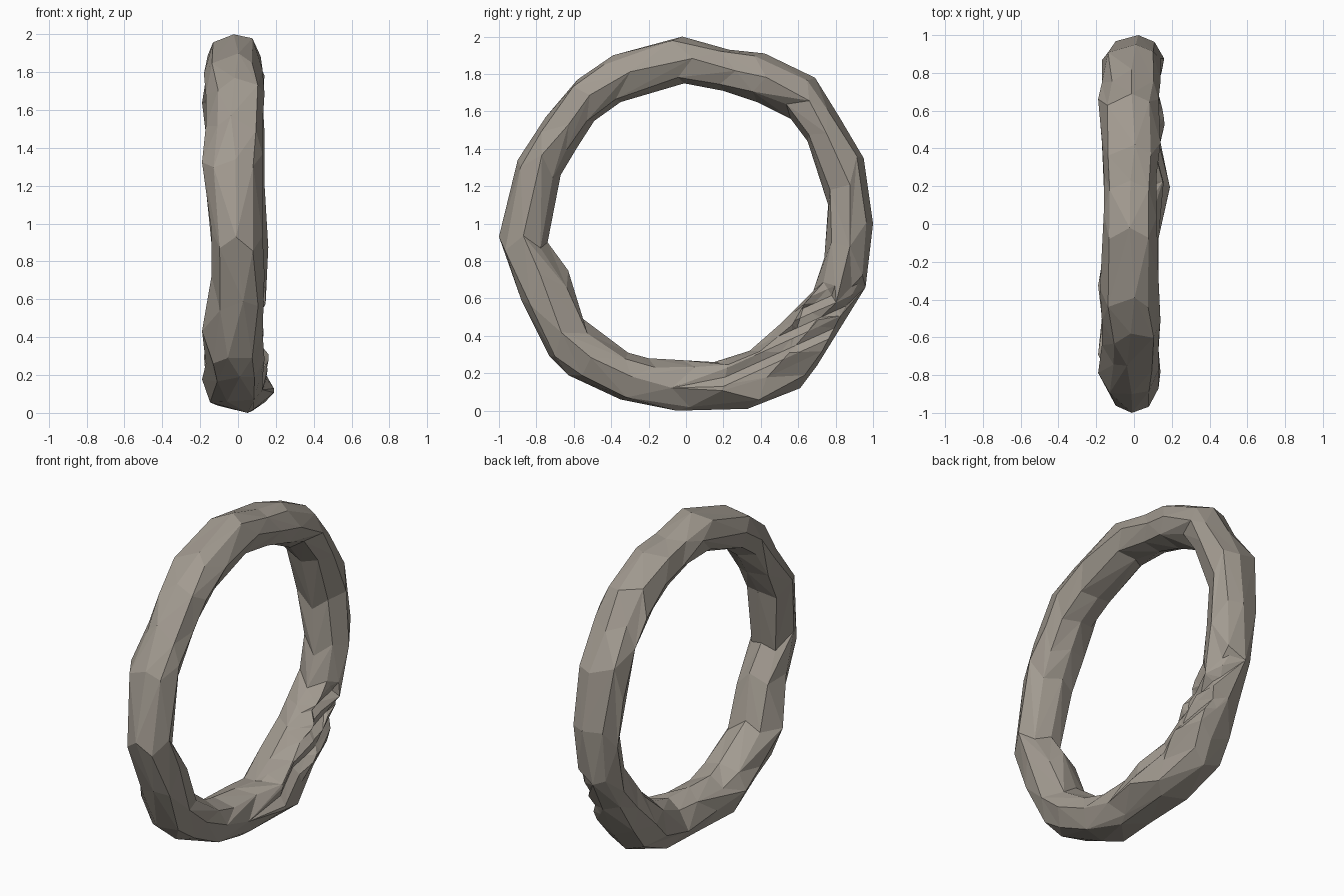
import bpy, bmesh, math, random
from mathutils import Vector

if "Cube" in bpy.data.objects:
    bpy.data.objects.remove(bpy.data.objects["Cube"])

random.seed(11)

# Stations round the ring: outer (y, z), inner (y, z), left x, right x
STATIONS = [
    (-0.02, 2.00, -0.01, 1.75, -0.16, 0.12),
    (-0.39, 1.90, -0.35, 1.65, -0.18, 0.13),
    (-0.58, 1.77, -0.49, 1.55, -0.17, 0.14),
    (-0.75, 1.57, -0.58, 1.41, -0.17, 0.13),
    (-0.90, 1.34, -0.67, 1.26, -0.19, 0.13),
    (-1.00, 0.93, -0.74, 0.90, -0.14, 0.13),
    (-0.88, 0.59, -0.63, 0.75, -0.14, 0.14),
    (-0.73, 0.29, -0.55, 0.49, -0.19, 0.13),
    (-0.63, 0.19, -0.31, 0.31, -0.17, 0.14),
    (-0.35, 0.06, -0.20, 0.28, -0.19, 0.13),
    (-0.05, 0.00, -0.02, 0.27, -0.15, 0.13),
    (0.33, 0.01, 0.15, 0.26, -0.16, 0.19),
    (0.61, 0.12, 0.34, 0.32, -0.17, 0.14),
    (0.70, 0.24, 0.50, 0.46, -0.18, 0.16),
    (0.83, 0.45, 0.60, 0.56, -0.15, 0.13),
    (0.96, 0.66, 0.68, 0.64, -0.13, 0.14),
    (1.00, 1.00, 0.74, 0.82, -0.14, 0.16),
    (0.95, 1.35, 0.76, 1.10, -0.17, 0.14),
    (0.82, 1.57, 0.65, 1.44, -0.17, 0.14),
    (0.69, 1.78, 0.56, 1.56, -0.19, 0.13),
    (0.42, 1.91, 0.38, 1.65, -0.17, 0.14),
    (0.23, 1.93, 0.20, 1.71, -0.16, 0.12),
]
# Section: (fraction from outer to inner edge, fraction of side width)
SECTION = [(0, 0), (0.12, 0.70), (0.48, 1), (0.87, 0.72),
           (1, 0), (0.87, -0.72), (0.48, -1), (0.12, -0.70)]


def section_row(bm, i):
    yo, zo, yi, zi, xl, xr = STATIONS[i]
    outer, inner = Vector((0, yo, zo)), Vector((0, yi, zi))
    along = Vector((0, zo - 1, 1 - yo)).normalized()
    along = Vector((0, 1 - zo, yo)).normalized()
    row = []
    for j, (f, w) in enumerate(SECTION):
        p = outer.lerp(inner, f)
        p.x = (xl + xr) / 2 + w * (xr - xl) / 2
        if w:  # staggered, chipped stone irregularity on the sides only
            shift = 0.05 if j % 2 else -0.05
            p += along * (shift + random.uniform(-0.03, 0.03))
            p += (outer - inner).normalized() * random.uniform(-0.012, 0.012)
            if abs(w) < 1:
                p.x *= random.uniform(0.85, 1.12)
        elif f == 0:  # outer ridge wanders; underside leans to the right
            p.x += 0.06 if i in (10, 11) else random.uniform(-0.03, 0.03)
        p.x = max(-0.2, min(0.19, p.x))
        p.z = max(0.0, p.z)
        row.append(bm.verts.new(p))
    return row


def cut_grooves(bm):
    # slanting grooves on the right face at the lower rear
    normal = Vector((0, -0.45, 1))
    for k in range(7):
        faces = [f for f in bm.faces
                 if f.calc_center_median().x > 0.05
                 and 0.25 < f.calc_center_median().y < 0.88
                 and f.calc_center_median().z < 0.7]
        geom = faces + list({e for f in faces for e in f.edges}) \
            + list({v for f in faces for v in f.verts})
        cut = bmesh.ops.bisect_plane(bm, geom=geom, dist=0.005,
                                     plane_co=(0, 0, 0.04 + 0.045 * k),
                                     plane_no=normal)["geom_cut"]
        for v in cut:
            if isinstance(v, bmesh.types.BMVert) and v.co.x > 0.05:
                v.co.x += -0.025 if k % 2 else 0.006
    bmesh.ops.triangulate(bm, faces=[f for f in bm.faces if len(f.verts) > 3])


def make_ring():
    bm = bmesh.new()
    rings = [section_row(bm, i) for i in range(len(STATIONS))]
    # long facets, split along their convex diagonal
    n, m = len(rings), len(SECTION)
    for i in range(n):
        a, b = rings[i], rings[(i + 1) % n]
        core = (a[0].co + a[4].co + b[0].co + b[4].co) / 4
        for j in range(m):
            k = (j + 1) % m
            d1 = ((a[j].co + b[k].co) / 2 - core).length
            d2 = ((b[j].co + a[k].co) / 2 - core).length
            if d1 > d2:
                tris = ((a[j], b[j], b[k]), (a[j], b[k], a[k]))
            else:
                tris = ((a[j], b[j], a[k]), (b[j], b[k], a[k]))
            for t in tris:
                bm.faces.new(t)
    cut_grooves(bm)
    bmesh.ops.recalc_face_normals(bm, faces=bm.faces)
    mesh = bpy.data.meshes.new("stone_ring")
    bm.to_mesh(mesh)
    bm.free()
    ob = bpy.data.objects.new("stone_ring", mesh)
    bpy.context.collection.objects.link(ob)
    return ob


# Stone colour
stone = bpy.data.materials.new("warm grey stone")
stone.diffuse_color = (0.36, 0.325, 0.28, 1)
stone.use_nodes = True
stone.node_tree.nodes["Principled BSDF"].inputs["Base Color"].default_value = stone.diffuse_color
ring = make_ring()
ring.data.materials.append(stone)
